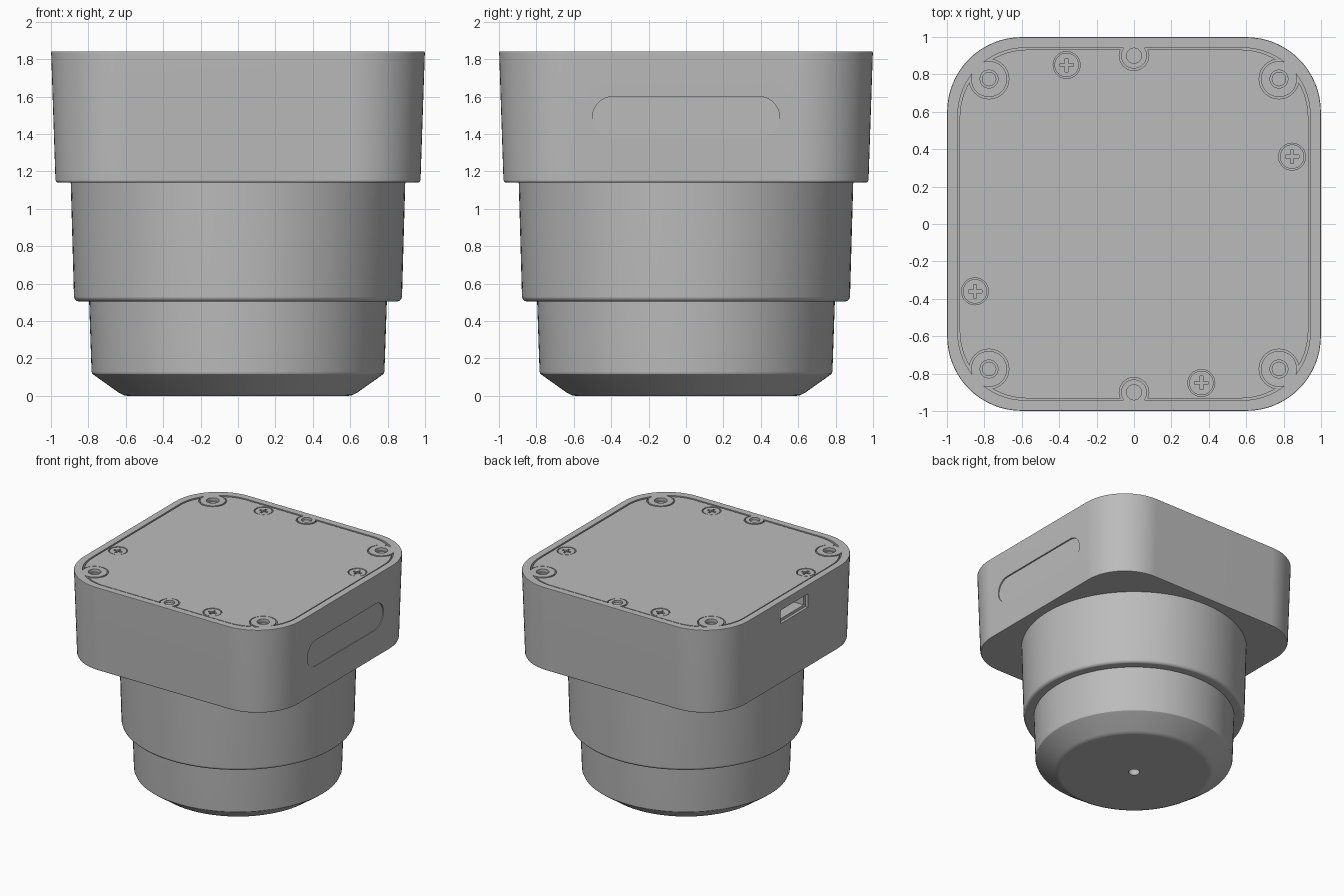
import bpy, bmesh
from math import sin, cos, pi, radians
from mathutils import Matrix

if "Cube" in bpy.data.objects:
    bpy.data.objects.remove(bpy.data.objects["Cube"])

grey = bpy.data.materials.new("plain_grey")
grey.use_nodes = True
GREY = (0.5, 0.5, 0.5, 1)
grey.diffuse_color = GREY
grey.node_tree.nodes["Principled BSDF"].inputs["Base Color"].default_value = GREY


def outline(hx, hy, r, seg):
    """Rounded rectangle; a circle when r equals both half sizes."""
    pts = []
    for q, (sx, sy) in enumerate(((1, 1), (-1, 1), (-1, -1), (1, -1))):
        for k in range(seg + 1):
            a = (q + k / seg) * pi / 2
            pts.append((sx * (hx - r) + r * cos(a), sy * (hy - r) + r * sin(a)))
    return pts


def loft(name, rings, seg=16, matrix=None):
    """Closed solid through rings of (z, half x, half y, corner radius)."""
    bm = bmesh.new()
    loops = [[bm.verts.new((x, y, z)) for x, y in outline(hx, hy, r, seg)]
             for z, hx, hy, r in rings]
    n = len(loops[0])
    for low, high in zip(loops, loops[1:]):
        for i in range(n):
            j = (i + 1) % n
            bm.faces.new((low[i], low[j], high[j], high[i]))
    bm.faces.new(loops[0][::-1])
    bm.faces.new(loops[-1])
    bmesh.ops.remove_doubles(bm, verts=bm.verts[:], dist=1e-5)
    bmesh.ops.recalc_face_normals(bm, faces=bm.faces[:])
    mesh = bpy.data.meshes.new(name)
    bm.to_mesh(mesh)
    bm.free()
    if matrix:
        mesh.transform(matrix)
    mesh.materials.append(grey)
    obj = bpy.data.objects.new(name, mesh)
    bpy.context.collection.objects.link(obj)
    return obj


def disc(name, x, y, r, z0, z1):
    return loft(name, [(z0, r, r, r), (z1, r, r, r)], 10, Matrix.Translation((x, y, 0)))


def box(name, centre, hx, hy, hz, angle=0):
    m = Matrix.Translation(centre) @ Matrix.Rotation(angle, 4, "Z")
    return loft(name, [(-hz, hx, hy, 0), (hz, hx, hy, 0)], 1, m)


def activate(obj):
    bpy.ops.object.select_all(action="DESELECT")
    obj.select_set(True)
    bpy.context.view_layer.objects.active = obj


def cut(obj, cutter):
    activate(obj)
    mod = obj.modifiers.new("cut", "BOOLEAN")
    mod.operation = "DIFFERENCE"
    mod.solver = "EXACT"
    mod.object = cutter
    bpy.ops.object.modifier_apply(modifier=mod.name)
    bpy.data.objects.remove(cutter)


TOP = 1.84
CORNERS = [(sx * 0.775, sy * 0.775) for sx in (-1, 1) for sy in (-1, 1)]
PEGS = [(0, 0.9), (0, -0.9)]
SCREWS = [(-0.36, 0.85), (0.845, 0.36), (-0.85, -0.36), (0.36, -0.85)]


def lid_shape(name, gap, z0, z1):
    """Rounded square notched around the corner bosses and edge pegs."""
    h = 0.936 + gap
    obj = loft(name, [(z0, h, h, 0.36), (z1, h, h, 0.36)])
    for spots, r in ((CORNERS, 0.102), (PEGS, 0.075)):
        for x, y in spots:
            cut(obj, disc("notch", x, y, r - gap, z0 - 0.1, z1 + 0.1))
    return obj


# Square housing with slight draft and a softened lower edge
housing = loft("square_housing", [(z, h, h, h - 0.6) for z, h in (
    (1.14, 0.962), (1.144, 0.971), (1.155, 0.976), (1.835, 0.999), (TOP, 0.997))])
cut(housing, lid_shape("lid_pocket", 0.006, 1.80, 1.9))

# Corner bolt holes and shallow peg sockets
for x, y in CORNERS:
    cut(housing, disc("counterbore", x, y, 0.048, 1.815, 1.9))
    cut(housing, disc("bolt_hole", x, y, 0.036, 1.72, 1.9))
for x, y in PEGS:
    cut(housing, disc("peg_socket", x, y, 0.04, 1.82, 1.9))

# Connector port on the right side, stadium recess on the left side
cut(housing, box("port_frame", (-1, 0, 1.71), 0.03, 0.18, 0.057))
cut(housing, box("port_opening", (-1, 0, 1.715), 0.16, 0.158, 0.04))
side = Matrix.Translation((0, 0, 1.49)) @ Matrix.Rotation(radians(90), 4, "Y")
cut(housing, loft("side_recess_cutter", [(0.979, 0.11, 0.5, 0.11),
                                         (1.1, 0.11, 0.5, 0.11)], 12, side))

# Lid plate with sunken screws
lid = lid_shape("lid_plate", -0.004, 1.79, 1.837)
parts = [housing, lid]
for x, y in SCREWS:
    cut(lid, disc("screw_seat", x, y, 0.072, 1.805, 1.9))
    screw = disc("lid_screw", x, y, 0.065, 1.795, 1.835)
    for angle in (0, pi / 2):
        cut(screw, box("cross_slot", (x, y, 1.835), 0.036, 0.008, 0.015, angle))
    parts.append(screw)

# Round stepped barrel with a chamfered foot
barrel = loft("stepped_barrel", [(z, r, r, r) for z, r in (
    (0, 0.59), (0.004, 0.612), (0.015, 0.634), (0.11, 0.768), (0.118, 0.778),
    (0.13, 0.783), (0.505, 0.796), (0.505, 0.853), (0.509, 0.864),
    (0.518, 0.873), (0.53, 0.877), (1.2, 0.896))], 28)
cut(barrel, disc("foot_hole", 0, 0, 0.045, -0.1, 0.05))
parts.append(barrel)

# Smooth curved walls, crisp edges
for obj in parts:
    activate(obj)
    bpy.ops.object.shade_smooth_by_angle(angle=radians(28))
    mod = obj.modifiers.new("even_normals", "WEIGHTED_NORMAL")
    mod.keep_sharp = True
